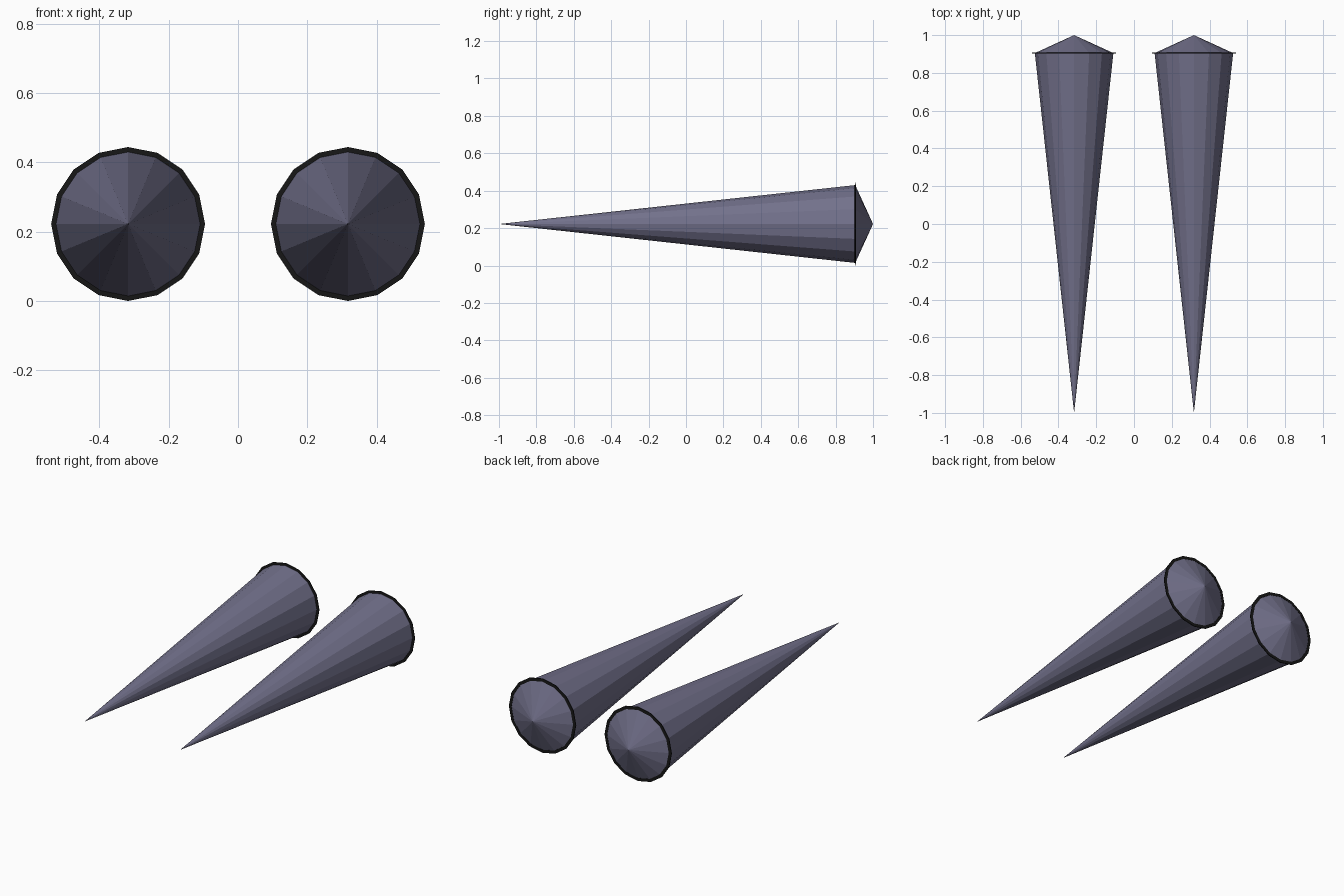
import bpy, bmesh, math

if "Cube" in bpy.data.objects:
    bpy.data.objects.remove(bpy.data.objects["Cube"])

SIDES = 16
CX, CZ = 0.317, 0.222
RIM_Y, R = 0.905, 0.208


def material(name, color):
    m = bpy.data.materials.new(name)
    m.diffuse_color = (*color, 1)
    m.use_nodes = True
    m.node_tree.nodes["Principled BSDF"].inputs["Base Color"].default_value = m.diffuse_color
    return m


def lathe(name, profile, x, mat, closed=False):
    """Spin (radius, y) points around an axis parallel to y; radius 0 is a tip."""
    bm = bmesh.new()
    rings = []
    for r, y in profile:
        n = SIDES if r else 1
        rings.append([bm.verts.new((x + r * math.sin(math.tau * i / SIDES), y,
                                    CZ + r * math.cos(math.tau * i / SIDES)))
                      for i in range(n)])
    pairs = list(zip(rings, rings[1:]))
    if closed:
        pairs.append((rings[-1], rings[0]))
    for a, b in pairs:
        for i in range(SIDES):
            j = i + 1
            quad = [a[i % len(a)], a[j % len(a)], b[j % len(b)], b[i % len(b)]]
            bm.faces.new(list(dict.fromkeys(quad)))
    bmesh.ops.recalc_face_normals(bm, faces=bm.faces)
    me = bpy.data.meshes.new(name)
    bm.to_mesh(me)
    bm.free()
    me.materials.append(mat)
    ob = bpy.data.objects.new(name, me)
    bpy.context.collection.objects.link(ob)


body_mat = material("slate", (0.17, 0.165, 0.26))
rim_mat = material("black", (0.008, 0.008, 0.008))

for side, x in (("left", -CX), ("right", CX)):
    # long spike with a shallow conical cap
    lathe(f"{side}_spike", [(0, -1), (R, RIM_Y), (0, 1)], x, body_mat)
    # thin dark rim around the widest point
    lathe(f"{side}_rim", [(R - 0.004, RIM_Y - 0.003), (CZ, RIM_Y - 0.002),
                          (CZ, RIM_Y + 0.002), (R - 0.004, RIM_Y + 0.003)],
          x, rim_mat, closed=True)
